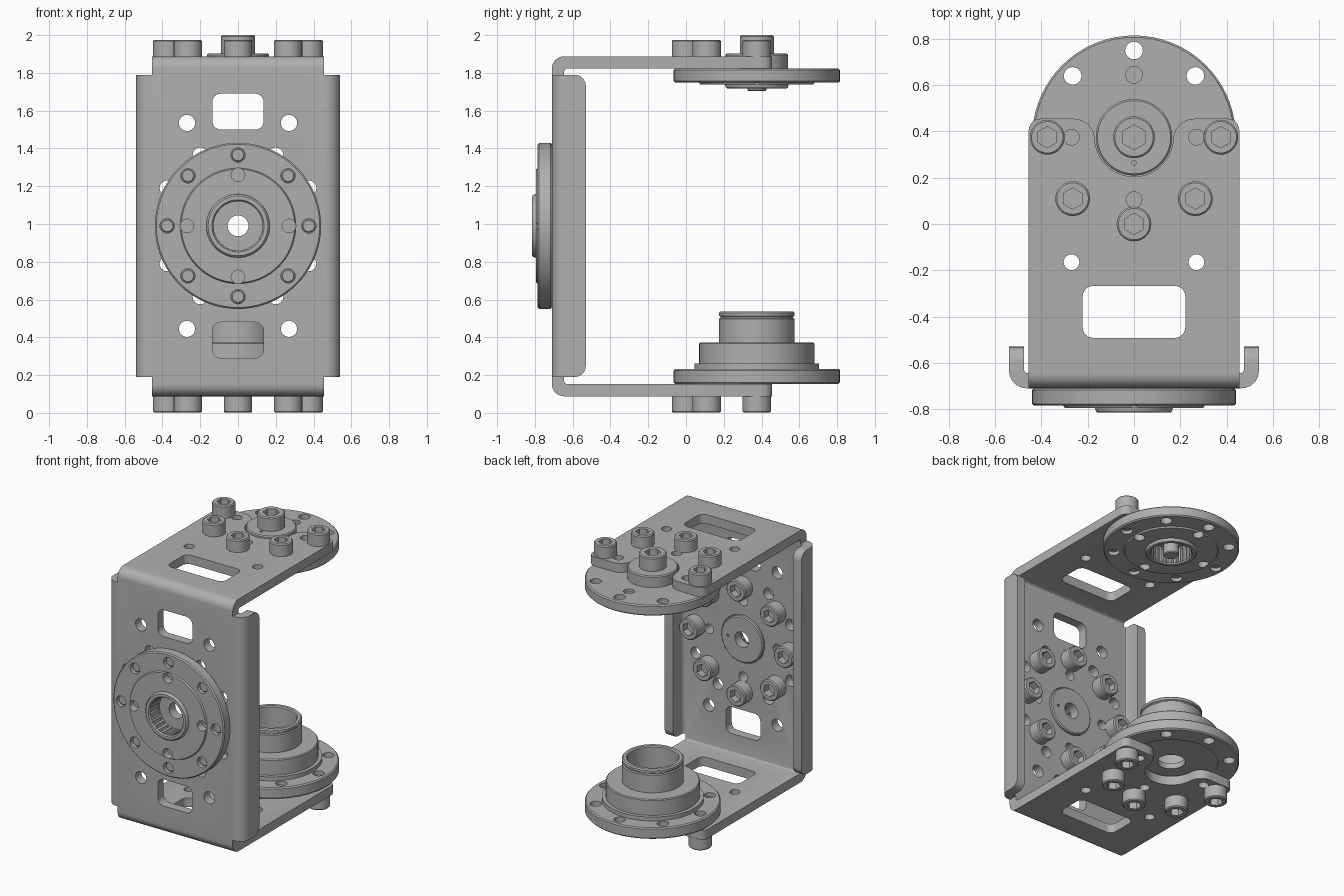
import bpy, bmesh
from math import pi, cos, sin, sqrt, atan2, radians
from mathutils import Matrix, Vector

if "Cube" in bpy.data.objects:
    bpy.data.objects.remove(bpy.data.objects["Cube"])

grey = bpy.data.materials.new("satin_grey")
grey.use_nodes = True
grey.diffuse_color = (0.43, 0.43, 0.43, 1)
grey.node_tree.nodes["Principled BSDF"].inputs["Base Color"].default_value = grey.diffuse_color

AXIS = 0.375      # y of the upper and lower hubs
MID = 0.99        # z of the front hub
RING = 0.375      # outer bolt circle
INNER = 0.27      # inner bolt circle
HALF = 0.455      # half width of the bracket
parts = []


def move(x, y, z):
    return Matrix.Translation((x, y, z))


def arc(cx, cy, r, a0, a1, n=8):
    angles = [radians(a0 + (a1 - a0) * i / n) for i in range(n + 1)]
    return [(cx + r * cos(a), cy + r * sin(a)) for a in angles]


def circle(cx, cy, r, n=24):
    return arc(cx, cy, r, 0, 360, n)[:-1]


def rounded(cx, cy, w, h, r=0.045):
    pts = []
    for k, (sx, sy) in enumerate(((1, 1), (-1, 1), (-1, -1), (1, -1))):
        pts += arc(cx + sx * (w - r), cy + sy * (h - r), r, 90 * k, 90 * k + 90, 6)
    return pts


def polar(r, count, start=0):
    return [(r * cos(start + 2 * pi * i / count), r * sin(start + 2 * pi * i / count))
            for i in range(count)]


def prism(bm, outline, lo, hi, matrix=Matrix()):
    low = [bm.verts.new(matrix @ Vector((x, y, lo))) for x, y in outline]
    high = [bm.verts.new(matrix @ Vector((x, y, hi))) for x, y in outline]
    bm.faces.new(low)
    bm.faces.new(high)
    for i in range(len(low)):
        j = (i + 1) % len(low)
        bm.faces.new((low[i], low[j], high[j], high[i]))


def make(name, bm, matrix=Matrix()):
    bmesh.ops.recalc_face_normals(bm, faces=bm.faces[:])
    mesh = bpy.data.meshes.new(name)
    bm.to_mesh(mesh)
    bm.free()
    mesh.materials.append(grey)
    return place(name, mesh, matrix)


def place(name, mesh, matrix):
    ob = bpy.data.objects.new(name, mesh)
    bpy.context.collection.objects.link(ob)
    ob.matrix_world = matrix
    parts.append(ob)
    return ob


def lathe(name, profile, closed=False, steps=72):
    bm = bmesh.new()
    vs = [bm.verts.new((r, 0, z)) for r, z in profile]
    pairs = list(zip(vs, vs[1:])) + ([(vs[-1], vs[0])] if closed else [])
    edges = [bm.edges.new(p) for p in pairs]
    bmesh.ops.spin(bm, geom=vs + edges, cent=(0, 0, 0), axis=(0, 0, 1),
                   angle=2 * pi, steps=steps)
    bmesh.ops.remove_doubles(bm, verts=bm.verts[:], dist=1e-5)
    return make(name, bm)


def cut(ob, bm):
    tool = make("cutter", bm)
    tool.hide_render = True
    mod = ob.modifiers.new("cut", "BOOLEAN")
    mod.operation, mod.solver, mod.object = "DIFFERENCE", "EXACT", tool
    bpy.context.view_layer.update()
    done = bpy.data.meshes.new_from_object(
        ob.evaluated_get(bpy.context.evaluated_depsgraph_get()))
    ob.modifiers.clear()
    ob.data = done
    parts.remove(tool)
    bpy.data.objects.remove(tool)


# U-shaped bracket: side profile extruded across the width
top, bot, t, back = 1.888, 0.088, 0.065, -0.71
profile = [(HALF, top)] + arc(back + t, top - t, t, 90, 180)
profile += arc(back + t, bot + t, t, 180, 270) + [(HALF, bot), (HALF, bot + t)]
profile += arc(back + t + .015, bot + t + .015, .015, 270, 180, 3)
profile += arc(back + t + .015, top - t - .015, .015, 180, 90, 3) + [(HALF, top - t)]
bm = bmesh.new()
prism(bm, profile, -HALF, HALF, Matrix(((0, 0, 1), (1, 0, 0), (0, 1, 0))).to_4x4())
corners = [e for e in bm.edges if all(v.co.y > 0.45 for v in e.verts)
           and abs(e.verts[0].co.x - e.verts[1].co.x) < 0.01]
bmesh.ops.bevel(bm, geom=corners, offset=0.05, segments=6, profile=0.5, affect="EDGES")
bracket = make("bracket", bm)

# Notch, windows and holes in the upper and lower plates
bm = bmesh.new()
R, f = 0.17, 0.09
fx, fy = sqrt((R + f) ** 2 - (HALF - f - AXIS) ** 2), HALF - f
a = atan2(fy - AXIS, fx) * 180 / pi
right = [(fx, HALF + 0.1)] + arc(fx, fy, f, 90, 180 + a)
notch = right + arc(0, AXIS, R, a, -180 - a, 32)[1:-1] + [(-x, y) for x, y in reversed(right)]
for lo, hi in ((0, 0.25), (1.7, 1.98)):
    prism(bm, notch, lo, hi)
    prism(bm, rounded(0, -0.38, 0.222, 0.112), lo, hi)
    for x, y in ((INNER, -0.165), (-INNER, -0.165), (INNER, AXIS), (-INNER, AXIS),
                 (0, AXIS - INNER)):
        prism(bm, circle(x, y, 0.034), lo, hi)
# Windows and holes in the front plate
face = move(0, 0, MID) @ Matrix.Rotation(pi / 2, 4, "X")
prism(bm, circle(0, 0, R, 48), 0.55, 0.8, face)
for s in (1, -1):
    prism(bm, rounded(0, s * 0.605, 0.136, 0.095), 0.55, 0.8, face)
    for sx in (1, -1):
        for x, y, r in ((INNER, 0.545, 0.043), (0.2, 0.375, 0.04), (0.375, 0.2, 0.04)):
            prism(bm, circle(sx * x, s * y, r), 0.55, 0.8, face)
for x, y in polar(INNER, 4):
    prism(bm, circle(x, y, 0.034), 0.55, 0.8, face)
cut(bracket, bm)

# Folded side flanges
for name, s in (("left_flange", 1), ("right_flange", -1)):
    bm = bmesh.new()
    tip = -0.53
    outline = [(HALF, back)] + arc(0.465, back + .075, .075, -90, 0)
    outline += [(0.54, tip), (0.475, tip)] + arc(0.46, back + .08, .015, 0, -90, 3)
    outline += [(HALF, back + t)]
    prism(bm, [(s * x, y) for x, y in outline], 0.19, 1.79)
    ends = [e for e in bm.edges if all(v.co.y > tip - 0.01 for v in e.verts)
            and abs(e.verts[0].co.z - e.verts[1].co.z) < 0.01]
    bmesh.ops.bevel(bm, geom=ends, offset=0.06, segments=6, profile=0.5, affect="EDGES")
    make(name, bm)

# Splined output discs
horn = lathe("front_disc", [
    (.055, -.08), (.158, -.08), (.165, -.073), (.165, 0), (.432, 0), (.44, .008),
    (.44, .067), (.432, .075), (.306, .075), (.3, .085), (.168, .085), (.165, .098),
    (.158, .105), (.138, .105), (.13, .095), (.13, -.01), (.055, -.01)], closed=True)
bm = bmesh.new()
for x, y in polar(RING, 8):
    prism(bm, circle(x, y, 0.038), -0.1, 0.2)
for x, y in polar(INNER, 4):
    prism(bm, circle(x, y, 0.036), 0.03, 0.2)
    prism(bm, circle(x, y, 0.036), -0.05, 0.02)
for x, y in polar(0.132, 25):
    prism(bm, circle(x, y, 0.01, 6), 0, 0.096)
prism(bm, circle(0.11, 0, 0.01, 10), -0.1, -0.06)
cut(horn, bm)
horn.matrix_world = move(0, back, MID) @ Matrix.Rotation(pi / 2, 4, "X")
place("upper_disc", horn.data, move(0, AXIS, top - t)
      @ Matrix.Rotation(pi, 4, "X") @ Matrix.Rotation(pi / 2, 4, "Z"))

# Lower bearing hub with hollow neck
hub = lathe("lower_hub", [
    (.09, .01), (.3, .01), (.303, 0), (.432, 0), (.44, .008), (.44, .072), (.432, .08),
    (.33, .08), (.33, .108), (.305, .108), (.305, .214), (.299, .22), (.2, .22),
    (.2, .345), (.192, .35), (.192, .356), (.2, .361), (.2, .377), (.192, .385),
    (.172, .385), (.165, .378), (.165, .05), (.09, .05)], closed=True)
bm = bmesh.new()
for x, y in polar(RING, 8):
    prism(bm, circle(x, y, 0.038), -0.1, 0.2)
cut(hub, bm)
hub.matrix_world = move(0, AXIS, bot + t)


# Socket-head bolts
def bolt(name, r, h, shank, length, socket):
    ob = lathe(name, [(0, -length), (shank - .006, -length), (shank, .006 - length),
                      (shank, 0), (r, 0), (r, h - .007), (r - .007, h), (0, h)], steps=36)
    tool = bmesh.new()
    prism(tool, [(y, x) for x, y in circle(0, 0, socket, 6)], h * 0.4, h + 0.1)
    cut(ob, tool)
    return ob


centre = bolt("centre_bolt", 0.09, 0.097, 0.05, 0.2, 0.054)
centre.matrix_world = move(0, AXIS, 1.903)
first = bolt("front_bolt", 0.075, 0.087, 0.036, 0.12, 0.046)
inward = Matrix.Rotation(-pi / 2, 4, "X")
spots = [move(x, back + t, MID + z) @ inward for x, z in polar(RING, 8)]
first.matrix_world = spots[0]
for m in spots[1:]:
    place("front_bolt", first.data, m)
for x, y in polar(RING, 8):
    if y < 0.01:
        place("upper_bolt", first.data, move(x, AXIS + y, top))
        place("lower_bolt", first.data, move(x, AXIS + y, bot) @ Matrix.Rotation(pi, 4, "X"))

# Smooth curved walls, keep machined edges sharp
bpy.ops.object.select_all(action="DESELECT")
for ob in parts:
    ob.select_set(True)
bpy.context.view_layer.objects.active = bracket
bpy.ops.object.shade_smooth_by_angle(angle=radians(30))
